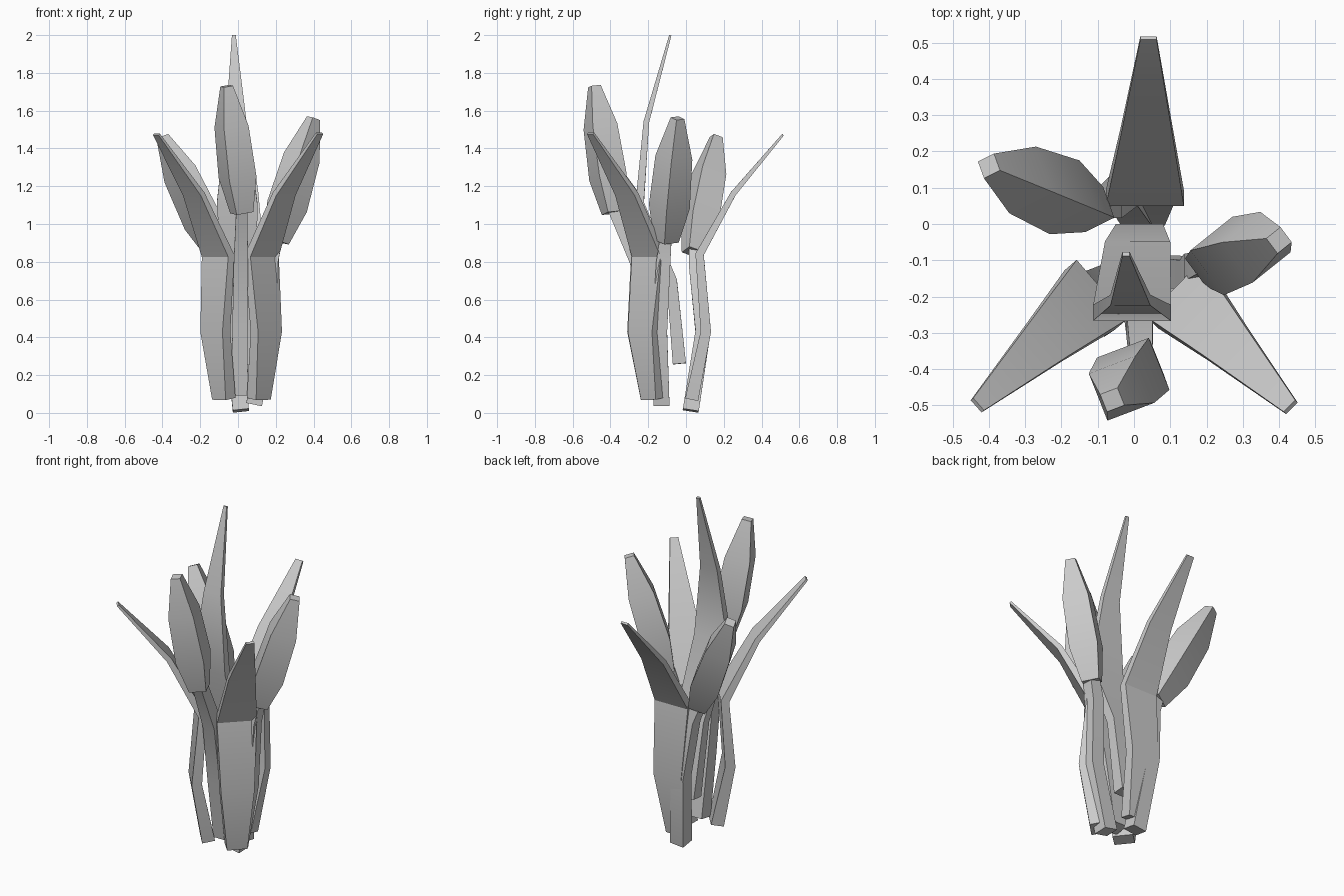
import bpy, bmesh, math
from mathutils import Vector

if "Cube" in bpy.data.objects:
    bpy.data.objects.remove(bpy.data.objects["Cube"])


def loft(name, path, widths, depths, side):
    """Four-sided tube along a path; side is the rough width direction."""
    pts = [Vector(p) for p in path]
    bm = bmesh.new()
    rings = []
    for i, p in enumerate(pts):
        t = (pts[min(i + 1, len(pts) - 1)] - pts[max(i - 1, 0)]).normalized()
        s = Vector(side)
        s = (s - t * s.dot(t)).normalized()
        n = t.cross(s)
        w, d = s * widths[i] / 2, n * depths[i] / 2
        rings.append([bm.verts.new(p + a * w + b * d)
                      for a, b in ((-1, -1), (1, -1), (1, 1), (-1, 1))])
    for r0, r1 in zip(rings, rings[1:]):
        for k in range(4):
            j = (k + 1) % 4
            bm.faces.new((r0[k], r0[j], r1[j], r1[k]))
    bm.faces.new(rings[0][::-1])
    bm.faces.new(rings[-1])
    bmesh.ops.recalc_face_normals(bm, faces=bm.faces)
    me = bpy.data.meshes.new(name)
    bm.to_mesh(me)
    bm.free()
    ob = bpy.data.objects.new(name, me)
    bpy.context.collection.objects.link(ob)
    bpy.context.view_layer.objects.active = ob
    bpy.ops.object.select_all(action='DESELECT')
    ob.select_set(True)
    bpy.ops.object.shade_smooth_by_angle(angle=math.radians(30))
    return ob


# Leaves: wide in the middle, thin at the tip
LEAF_W = (0.11, 0.18, 0.215, 0.145, 0.045)
LEAF_D = (0.07, 0.055, 0.045, 0.03, 0.012)
leaves = {
    "leaf_back": ([(0.03, 0.03, 0.07), (0.03, 0.105, 0.43), (0.03, 0.072, 0.84),
                   (0.035, 0.25, 1.16), (0.04, 0.513, 1.472)], (1, 0, 0)),
    "leaf_left": ([(-0.075, -0.175, 0.075), (-0.12, -0.225, 0.43), (-0.105, -0.195, 0.83),
                   (-0.235, -0.315, 1.16), (-0.432, -0.5, 1.475)], (0.65, -0.76, 0)),
    "leaf_right": ([(0.11, -0.175, 0.075), (0.15, -0.225, 0.43), (0.125, -0.195, 0.83),
                    (0.245, -0.315, 1.16), (0.432, -0.505, 1.48)], (0.7, 0.71, 0)),
    "leaf_centre": ([(0.015, -0.035, 0.26), (0.01, -0.075, 0.7), (-0.005, -0.245, 1.11),
                     (-0.01, -0.21, 1.54), (-0.022, -0.083, 2.0)], (1, 0, 0)),
}
for name, (path, side) in leaves.items():
    wid = (0.13, 0.18, 0.215, 0.11, 0.02) if name == "leaf_centre" else LEAF_W
    loft(name, path, wid, LEAF_D, side)

# Flower buds: blunt, swollen, four-sided
BUD = [(0.0, 0.095), (0.28, 0.155), (0.68, 0.14), (1.0, 0.052)]
buds = {
    "bud_front": ((0.02, -0.385, 1.06), (-0.06, -0.485, 1.73), (0.93, 0.37, 0)),
    "bud_right": ((0.205, -0.105, 0.91), (0.40, -0.045, 1.56), (0.6, -0.75, 0)),
    "bud_left": ((-0.11, 0.04, 0.85), (-0.40, 0.16, 1.46), (0.45, -0.9, 0)),
}
for name, (a, b, side) in buds.items():
    a, b = Vector(a), Vector(b)
    size = [s for _, s in BUD]
    loft(name, [a.lerp(b, t) for t, _ in BUD], size, size, side)

# Stems carrying the buds
stems = {
    "stem_front": ([(0.01, -0.14, 0.1), (0.01, -0.2, 0.45), (0.015, -0.26, 0.8),
                    (0.02, -0.385, 1.08)], (1, 0, 0)),
    "stem_right": ([(0.085, -0.13, 0.045), (0.165, -0.14, 0.43), (0.175, -0.12, 0.8),
                    (0.21, -0.105, 0.95)], (1, 0, 0)),
    "stem_left": ([(0.015, 0.025, 0.012), (-0.03, 0.09, 0.43), (-0.07, 0.055, 0.76),
                   (-0.12, 0.045, 0.88)], (1, 0, 0)),
}
for name, (path, side) in stems.items():
    size = (0.085, 0.08, 0.075, 0.06)
    loft(name, path, size, size, side)
